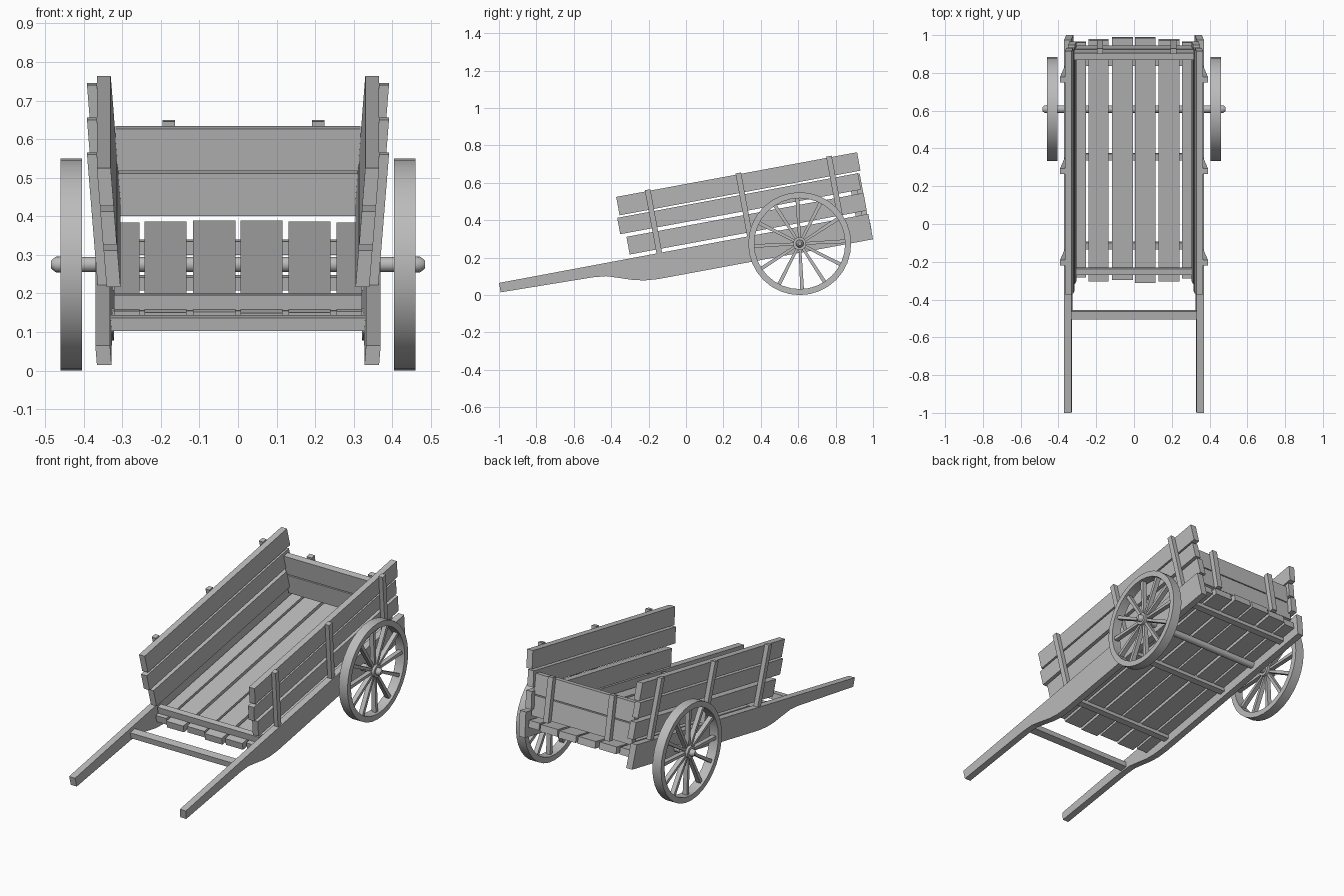
import bpy, bmesh, math
from mathutils import Matrix, Vector

cube = bpy.data.objects.get("Cube")
if cube:
    bpy.data.objects.remove(cube)

wood = bpy.data.materials.new("grey_wood")
wood.use_nodes = True
GREY = (0.5, 0.5, 0.5, 1)
wood.diffuse_color = GREY
wood.node_tree.nodes["Principled BSDF"].inputs["Base Color"].default_value = GREY

# Cart frame: y runs along the shafts, z is normal to the floor
CART = Matrix.Translation((0, -1, 0.065)) @ Matrix.Rotation(math.radians(10.5), 4, 'X')
LEAN = 0.08
SIDES = (("left", 1), ("right", -1))


def finish(name, bm, matrix, smooth=False):
    bmesh.ops.transform(bm, matrix=matrix, verts=bm.verts)
    bmesh.ops.recalc_face_normals(bm, faces=bm.faces)
    mesh = bpy.data.meshes.new(name)
    bm.to_mesh(mesh)
    bm.free()
    mesh.materials.append(wood)
    obj = bpy.data.objects.new(name, mesh)
    bpy.context.collection.objects.link(obj)
    if smooth:
        bpy.ops.object.select_all(action='DESELECT')
        obj.select_set(True)
        bpy.context.view_layer.objects.active = obj
        bpy.ops.object.shade_smooth_by_angle(angle=math.radians(35))
    return obj


def slab(name, outline, x0, x1, side=1, lean=0.0, matrix=CART):
    """Extrude a (y, z) outline from x0 to x1, leaning outward with height."""
    bm = bmesh.new()
    rings = [[bm.verts.new((side * (x + lean * z), y, z)) for y, z in outline]
             for x in (x0, x1)]
    bm.faces.new(rings[0])
    bm.faces.new(rings[1])
    n = len(outline)
    for i in range(n):
        j = (i + 1) % n
        bm.faces.new((rings[0][i], rings[0][j], rings[1][j], rings[1][i]))
    return finish(name, bm, matrix)


def box(name, x, y, z, side=1, lean=0.0, matrix=CART):
    outline = [(y[0], z[0]), (y[1], z[0]), (y[1], z[1]), (y[0], z[1])]
    return slab(name, outline, x[0], x[1], side, lean, matrix)


def lathe(name, profile, matrix, segments=32, closed=False):
    """Revolve an (x, radius) profile around the x axis."""
    bm = bmesh.new()
    rings = [[bm.verts.new((x, r * math.cos(a), r * math.sin(a)))
              for a in (math.tau * k / segments for k in range(segments))]
             for x, r in profile]
    pairs = list(zip(rings, rings[1:]))
    if closed:
        pairs.append((rings[-1], rings[0]))
    else:
        bm.faces.new(rings[0])
        bm.faces.new(rings[-1])
    for a, b in pairs:
        for k in range(segments):
            m = (k + 1) % segments
            bm.faces.new((a[k], a[m], b[m], b[k]))
    return finish(name, bm, matrix, smooth=True)


# Shafts that widen into the bed rails
shaft_outline = [(0, 0), (0, -0.051), (0.5, -0.062), (0.57, -0.069), (0.64, -0.092),
                 (0.71, -0.116), (0.77, -0.129), (0.84, -0.135), (2.009, -0.135), (2.009, 0.003)]
# Side boards as (front, back, bottom, top)
side_boards = [(0.715, 2.004, 0.022, 0.118), (0.685, 1.994, 0.138, 0.227),
               (0.70, 2.01, 0.238, 0.338)]
for label, side in SIDES:
    slab(f"{label}_shaft", shaft_outline, 0.332, 0.37, side, LEAN)
    for i, (y0, y1, z0, z1) in enumerate(side_boards):
        box(f"{label}_side_board_{i + 1}", (0.303, 0.339), (y0, y1), (z0, z1), side, LEAN)
    for i, y in enumerate((0.872, 1.365, 1.858)):
        box(f"{label}_side_batten_{i + 1}", (0.338, 0.364), (y - 0.015, y + 0.015),
            (-0.01, 0.345), side, LEAN)

# Floor planks with uneven ends
planks = [(-0.322, -0.255, 0.72, 1.985), (-0.242, -0.134, 0.70, 1.998),
          (-0.117, -0.006, 0.708, 2.01), (0.006, 0.115, 0.692, 2.01),
          (0.131, 0.24, 0.70, 1.998), (0.255, 0.322, 0.715, 1.985)]
for i, (x0, x1, y0, y1) in enumerate(planks):
    box(f"floor_plank_{i + 1}", (x0, x1), (y0, y1), (-0.082, -0.043))

# Joists under the floor, sill on top of it, rung between the shafts
for i, y in enumerate((0.885, 1.364, 1.872)):
    box(f"floor_joist_{i + 1}", (-0.33, 0.33), (y - 0.017, y + 0.017), (-0.105, -0.07))
box("front_sill", (-0.322, 0.322), (0.742, 0.775), (-0.045, -0.005))
box("shaft_rung", (-0.335, 0.335), (0.50, 0.543), (-0.054, -0.02))

# Tailgate
for i, z in enumerate(((-0.018, 0.094), (0.1, 0.212))):
    box(f"tailgate_board_{i + 1}", (-0.318, 0.318), (1.94, 1.976), z)
for i, x in enumerate((-0.18, 0.208)):
    box(f"tailgate_batten_{i + 1}", (x - 0.016, x + 0.016), (1.975, 2.003), (-0.025, 0.224))

# Axle and wheels
HUB = Matrix.Translation((0, 0.608, 0.275))
lathe("axle", [(-0.42, 0.02), (0.42, 0.02)], HUB, 16)
for label, side in SIDES:
    place = HUB @ Matrix.Scale(side, 4, Vector((1, 0, 0)))
    lathe(f"{label}_wheel_rim", [(0.405, 0.243), (0.405, 0.275), (0.46, 0.275), (0.46, 0.243)],
          place, closed=True)
    lathe(f"{label}_wheel_hub", [(0.405, 0.035), (0.46, 0.035), (0.46, 0.021),
                                 (0.473, 0.02), (0.485, 0.01)], place, 16)
    for k in range(12):
        turn = Matrix.Rotation(math.radians(3 + 30 * k), 4, 'X')
        spoke = [(-0.007, 0.025), (0.007, 0.025), (0.01, 0.25), (-0.01, 0.25)]
        slab(f"{label}_spoke_{k + 1}", spoke, 0.42, 0.446, matrix=place @ turn)
